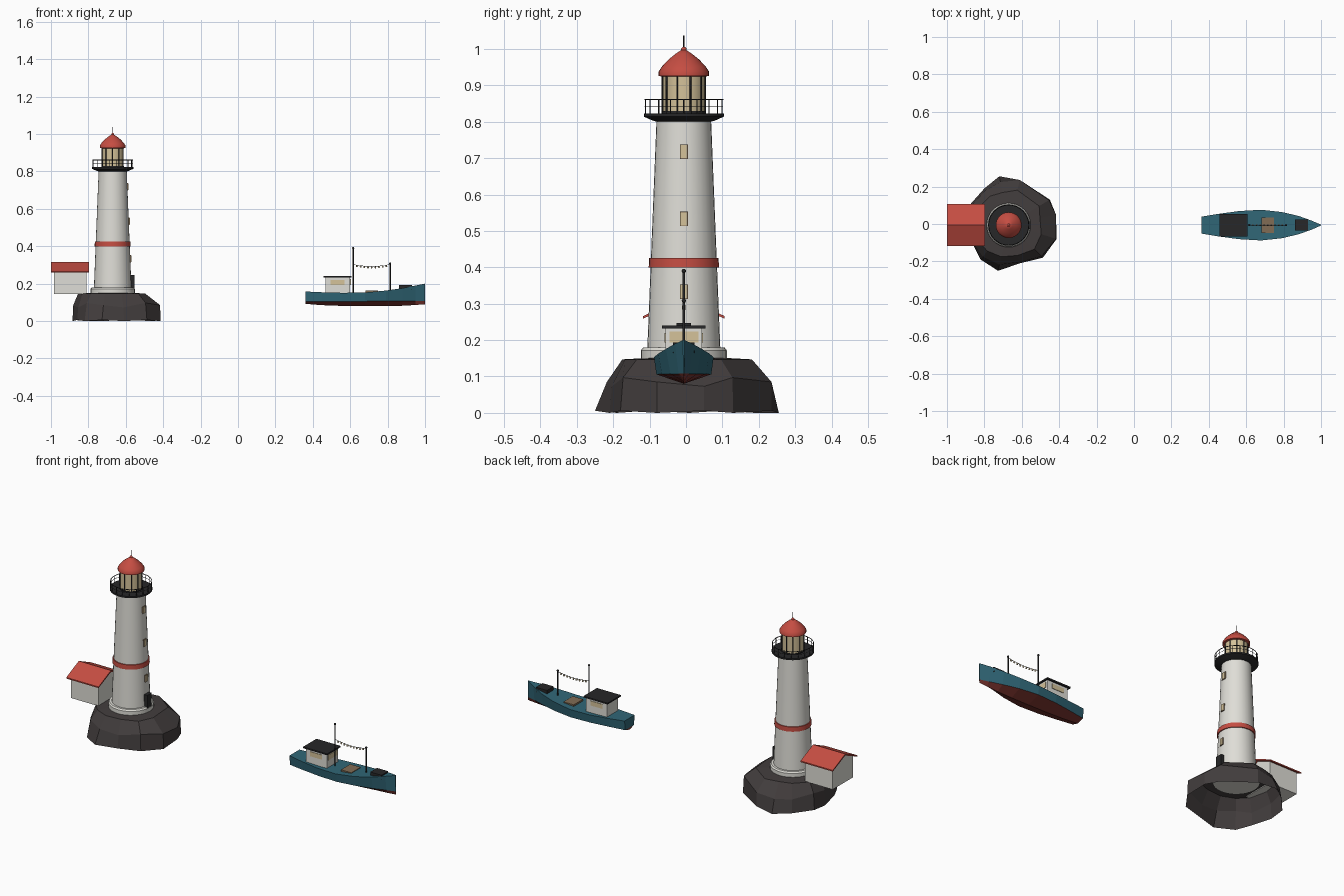
import bpy, bmesh, math
from mathutils import Vector

if "Cube" in bpy.data.objects:
    bpy.data.objects.remove(bpy.data.objects["Cube"])


def material(name, r, g, b):
    m = bpy.data.materials.new(name)
    m.use_nodes = True
    m.diffuse_color = (r, g, b, 1)
    m.node_tree.nodes["Principled BSDF"].inputs["Base Color"].default_value = (r, g, b, 1)
    return m


WHITE = material("white paint", .74, .73, .68)
RED = material("red paint", .56, .075, .055)
ROCK = material("rock", .055, .047, .047)
DARK = material("dark metal", .02, .02, .021)
CREAM = material("warm glass", .66, .54, .32)
TEAL = material("teal hull", .03, .135, .185)
KEEL = material("keel red", .2, .035, .028)
WOOD = material("hatch wood", .22, .15, .09)

TX, CY = -.67, -.006        # tower axis


def finish(name, bm, *mats, smooth=False):
    bmesh.ops.recalc_face_normals(bm, faces=bm.faces)
    me = bpy.data.meshes.new(name)
    bm.to_mesh(me)
    bm.free()
    for m in mats:
        me.materials.append(m)
    ob = bpy.data.objects.new(name, me)
    bpy.context.collection.objects.link(ob)
    if smooth:
        bpy.ops.object.select_all(action='DESELECT')
        ob.select_set(True)
        bpy.context.view_layer.objects.active = ob
        bpy.ops.object.shade_smooth_by_angle(angle=math.radians(35))
    return ob


def box(name, x, y, z, mat):
    """Box from (min, max) pairs."""
    bm = bmesh.new()
    bmesh.ops.create_cube(bm, size=1)
    for v in bm.verts:
        v.co = [r[0] if c < 0 else r[1] for r, c in zip((x, y, z), v.co)]
    return finish(name, bm, mat)


def lathe(name, profile, mat, n=32, x=TX, y=CY):
    """Closed turned shape from (radius, height) points."""
    bm = bmesh.new()
    rings = [[bm.verts.new((x + r * math.cos(math.tau * i / n),
                            y + r * math.sin(math.tau * i / n), z))
              for i in range(n)] for r, z in profile]
    for a, b in zip(rings, rings[1:]):
        for i in range(n):
            j = (i + 1) % n
            bm.faces.new((a[i], a[j], b[j], b[i]))
    bm.faces.new(rings[0])
    bm.faces.new(rings[-1])
    return finish(name, bm, mat, smooth=True)


def tube(name, points, radius, mat, cyclic=False):
    cu = bpy.data.curves.new(name, 'CURVE')
    cu.dimensions = '3D'
    cu.bevel_depth = radius
    cu.bevel_resolution = 1
    cu.use_fill_caps = True
    sp = cu.splines.new('POLY')
    sp.points.add(len(points) - 1)
    for p, co in zip(sp.points, points):
        p.co = (*co, 1)
    sp.use_cyclic_u = cyclic
    cu.materials.append(mat)
    ob = bpy.data.objects.new(name, cu)
    bpy.context.collection.objects.link(ob)
    return ob


def ball(name, co, radius, mat):
    bm = bmesh.new()
    bmesh.ops.create_uvsphere(bm, u_segments=10, v_segments=6, radius=radius)
    bmesh.ops.translate(bm, verts=bm.verts, vec=co)
    return finish(name, bm, mat, smooth=True)


def around(r, z, n, shift=0):
    return [(TX + r * math.cos(math.tau * (i + shift) / n),
             CY + r * math.sin(math.tau * (i + shift) / n), z) for i in range(n)]


# Rock: irregular faceted mound, hollow below (x, y, shoulder scale, top scale)
outline = [(-.72, .255, .88, .66), (-.61, .235, 1, .77), (-.45, .13, .98, .74),
           (-.417, .05, 1, .66), (-.414, -.08, .99, .68), (-.487, -.18, .96, .75),
           (-.61, -.21, .97, .8), (-.727, -.25, .87, .7), (-.82, -.19, .92, .76),
           (-.86, -.11, .97, .85), (-.885, .01, .98, .86), (-.88, .1, .96, .8),
           (-.8, .19, .95, .78)]
bm = bmesh.new()
rings = [[], [], []]
for i, (x, y, mid, top) in enumerate(outline):
    for ring, k, z in zip(rings, (1, mid, top), (.006 * (i % 2), .085 + .012 * (i % 3 - 1), .147)):
        ring.append(bm.verts.new((TX + (x - TX) * k, y * k, z)))
peak = bm.verts.new((TX, 0, .157))
for i in range(len(outline)):
    j = (i + 1) % len(outline)
    for a, b in zip(rings, rings[1:]):
        bm.faces.new((a[i], a[j], b[j], b[i]))
    bm.faces.new((rings[2][i], rings[2][j], peak))
finish("rock_island", bm, ROCK)

# Tower
lathe("tower_base_ring", [(.118, .135), (.118, .172), (.112, .18), (.1, .18)], WHITE)
lathe("tower_shaft", [(.101, .16), (.075, .805)], WHITE)
lathe("tower_red_band", [(.09, .4), (.0965, .4), (.0955, .426), (.088, .426)], RED)
lathe("gallery_deck", [(.075, .8), (.085, .803), (.11, .814), (.11, .823), (.05, .823)], DARK)
lathe("lantern_glass", [(.058, .82), (.058, .93)], CREAM)
lathe("lantern_sill", [(.061, .822), (.061, .829)], DARK)
lathe("lantern_roof", [(.06, .924), (.069, .926), (.069, .938), (.06, .952), (.042, .971),
                       (.022, .987), (.007, .997)], RED)
ball("roof_ball", (TX, CY, .998), .008, RED)
tube("lightning_rod", [(TX, CY, .995), (TX, CY, 1.037)], .0018, DARK)
for p in around(.059, .822, 10, .5):
    tube("lantern_bar", [p, (p[0], p[1], .928)], .0026, DARK)

# Gallery railing
for z in (.843, .861):
    tube("gallery_rail", around(.107, z, 32), .0018 if z > .85 else .001, DARK, cyclic=True)
for p in around(.107, .82, 18):
    tube("railing_post", [p, (p[0], p[1], .861)], .0018, DARK)

# Tower windows and door, facing the sea
for z in (.333, .533, .718):
    r = .101 - (z - .16) * .0403
    box("tower_window_frame", (TX + r - .015, TX + r + .004), (CY - .011, CY + .011), (z - .02, z + .02), WOOD)
    box("tower_window", (TX + r - .015, TX + r + .006), (CY - .009, CY + .009), (z - .018, z + .018), CREAM)
box("tower_door", (TX + .07, TX + .116), (CY - .02, CY + .02), (.17, .247), DARK)

# Keeper's house with gabled roof along x
HALF, EAVE, RIDGE = .092, .267, .308


def gable(name, x0, x1, section, mat):
    bm = bmesh.new()
    ends = [[bm.verts.new((x, CY + y, z)) for y, z in section] for x in (x0, x1)]
    n = len(section)
    for i in range(n):
        j = (i + 1) % n
        bm.faces.new((ends[0][i], ends[0][j], ends[1][j], ends[1][i]))
    for e in ends:
        bm.faces.new(e)
    finish(name, bm, mat)


gable("house_walls", -.985, -.81,
      [(-HALF, .145), (HALF, .145), (HALF, EAVE), (0, RIDGE), (-HALF, EAVE)], WHITE)
gable("house_roof", -1, -.797,
      [(-.112, .259), (0, .308), (.112, .259), (.112, .266), (0, .317), (-.112, .266)], RED)

# Boat hull: stations (x, half beam, sheer height, chine scale, keel height)
stations = [(.36, .045, .158, .88, .092), (.45, .06, .154, .9, .085), (.56, .075, .151, .92, .081),
            (.68, .082, .153, .92, .08), (.79, .07, .163, .86, .08), (.88, .049, .176, .75, .082),
            (.95, .024, .19, .6, .086), (1, .002, .2, .5, .09)]
bm = bmesh.new()
rows = []
for x, w, top, chine, low in stations:
    wl = .104 + .006 * (x - .36)
    rows.append([bm.verts.new((x, CY + y, z)) for y, z in
                 ((-w, top), (-w * chine, wl), (0, low), (w * chine, wl), (w, top))])
for a, b in zip(rows, rows[1:]):
    for i in range(5):
        j = (i + 1) % 5
        bm.faces.new((a[i], a[j], b[j], b[i])).material_index = int(i in (1, 2))
for r in (rows[0], rows[-1]):
    bm.faces.new((r[0], r[1], r[3], r[4]))
    bm.faces.new((r[1], r[2], r[3])).material_index = 1
finish("boat_hull", bm, TEAL, KEEL)

# Wheelhouse
box("wheelhouse", (.468, .6), (CY - .05, CY + .05), (.145, .235), WHITE)
box("wheelhouse_roof", (.457, .608), (CY - .06, CY + .06), (.232, .24), DARK)
box("wheelhouse_front_window", (.59, .603), (CY - .04, CY + .04), (.194, .224), CREAM)
for s in (-1, 1):
    y = sorted((CY + s * .045, CY + s * .053))
    box("wheelhouse_side_window", (.495, .57), y, (.194, .22), CREAM)

# Deck hatches
box("cargo_hatch", (.683, .748), (CY - .042, CY + .042), (.14, .163), WOOD)
fore = box("fore_hatch", (.86, .93), (CY - .03, CY + .03), (.165, .193), DARK)

# Masts and string of lamps
for name, x, z in (("main_mast", .616, .39), ("fore_mast", .813, .308)):
    tube(name, [(x, CY, .15), (x, CY, z)], .004, DARK)
    ball(name + "_cap", (x, CY, z), .006, DARK)
a, b = Vector((.616, CY, .302)), Vector((.813, CY, .302))
line = [a.lerp(b, t / 10) - Vector((0, 0, .01 * math.sin(math.pi * t / 10))) for t in range(11)]
tube("lamp_cable", line, .0013, DARK)
for p in line[1:-1]:
    ball("lamp", p - Vector((0, 0, .006)), .005, CREAM)
